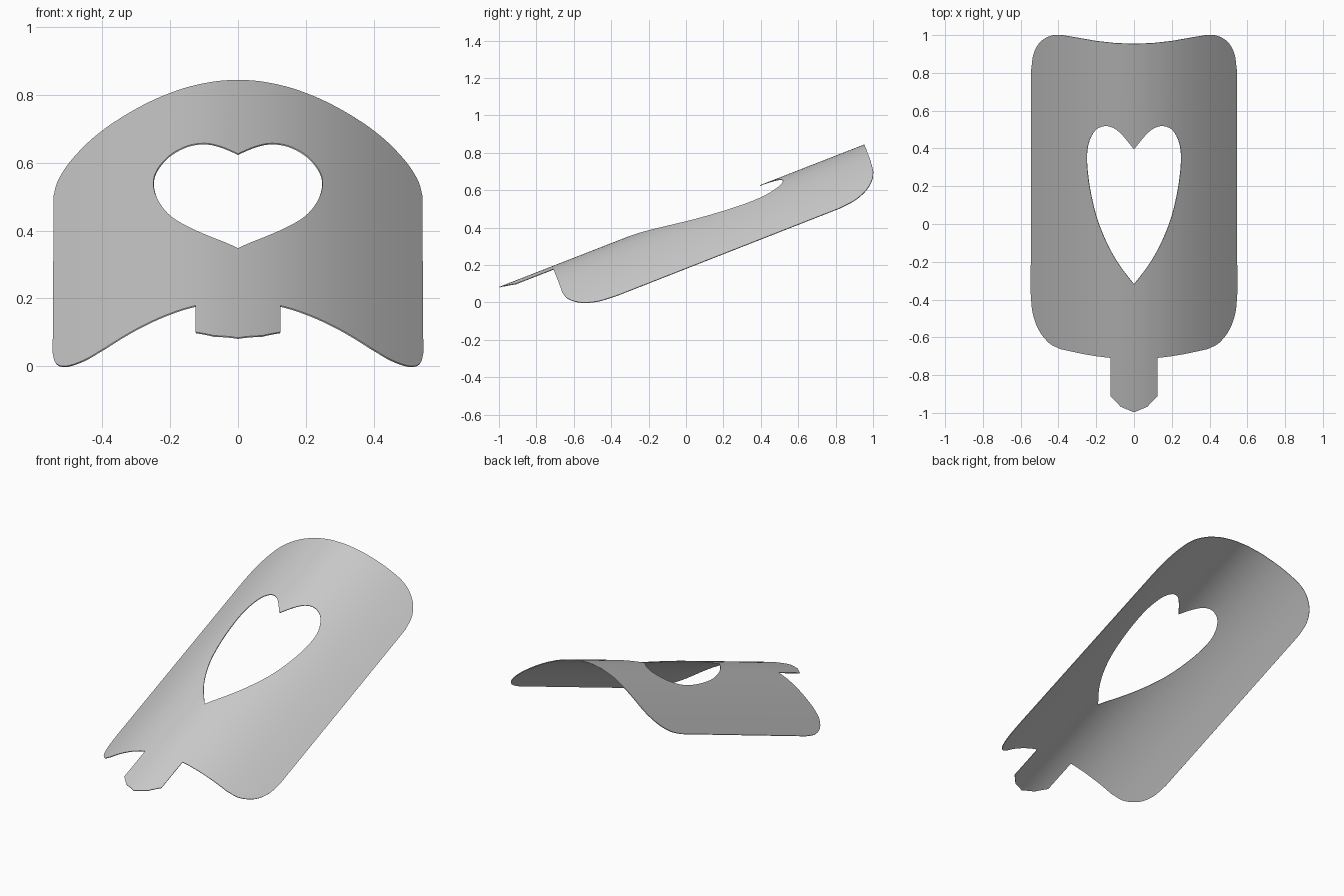
import bpy, bmesh
from mathutils import Vector

if "Cube" in bpy.data.objects:
    bpy.data.objects.remove(bpy.data.objects["Cube"])

SLOPE, SIN, COS = 0.39, 0.363, 0.932


def drop(x):
    """Depth of the arched cross-section below its crown."""
    return 1.05 * x**2 - 0.48 * x**4


def smooth(pts, n=6):
    """Catmull-Rom curve through the points."""
    p = [Vector(q) for q in pts]
    p = [2 * p[0] - p[1]] + p + [2 * p[-1] - p[-2]]
    out = []
    for a, b, c, d in zip(p, p[1:], p[2:], p[3:]):
        for i in range(n):
            t = i / n
            q = 0.5 * (2*b + (c - a)*t + (2*a - 5*b + 4*c - d)*t*t + (3*b - a - 3*c + d)*t**3)
            out.append((q.x, q.y))
    return out + [tuple(p[-2])]


# Right half outline in plan: tab, square-cut ends, rounded corners
tab = [(0, -0.997), (0.07, -0.968), (0.125, -0.91)]
low_end = [(x, -0.715 + SIN * drop(x)) for x in (0.125, 0.2, 0.27, 0.34)]
low_corner = smooth([(0.39, -0.662), (0.45, -0.63), (0.505, -0.56), (0.537, -0.47), (0.547, -0.37)])
top_corner = smooth([(0.544, 0.82), (0.532, 0.9), (0.5, 0.96), (0.45, 0.993), (0.4, 1.0), (0.35, 0.994)])
top_end = [(x, 0.953 + SIN * drop(x)) for x in (0.28, 0.2, 0.1, 0)]

# Right half of the heart opening
heart = smooth([(0, 0.395), (0.06, 0.468), (0.105, 0.506), (0.155, 0.518), (0.205, 0.495),
                (0.24, 0.43), (0.25, 0.34), (0.236, 0.2), (0.2, 0.04), (0.145, -0.1),
                (0.08, -0.215), (0, -0.32)])

bm = bmesh.new()
outline = tab + low_end + low_corner + top_corner + top_end + heart
bm.faces.new([bm.verts.new((x, y, 0)) for x, y in outline])
bmesh.ops.triangulate(bm, faces=bm.faces[:])

# Slice into strips along the length, then bend and tilt
for i in range(1, 28):
    bmesh.ops.bisect_plane(bm, geom=bm.verts[:] + bm.edges[:] + bm.faces[:],
                           plane_co=(i * 0.02, 0, 0), plane_no=(1, 0, 0), dist=1e-5)
for v in bm.verts:
    v.co.z = 0.47 - drop(v.co.x) / COS + SLOPE * v.co.y
low = min(v.co.z for v in bm.verts)
for v in bm.verts:
    v.co.z -= low
bmesh.ops.recalc_face_normals(bm, faces=bm.faces[:])
if sum(f.normal.z * f.calc_area() for f in bm.faces) < 0:
    bmesh.ops.reverse_faces(bm, faces=bm.faces[:])

mesh = bpy.data.meshes.new("curved_shield")
bm.to_mesh(mesh)
bm.free()
shield = bpy.data.objects.new("curved_shield", mesh)
bpy.context.collection.objects.link(shield)

# Other half and thin sheet thickness
mir = shield.modifiers.new("mirror", 'MIRROR')
mir.use_clip = True
sol = shield.modifiers.new("sheet", 'SOLIDIFY')
sol.thickness = 0.004
sol.offset = -1

bpy.context.view_layer.objects.active = shield
shield.select_set(True)
for m in ("mirror", "sheet"):
    bpy.ops.object.modifier_apply(modifier=m)
bpy.ops.object.shade_smooth_by_angle(angle=0.7)
